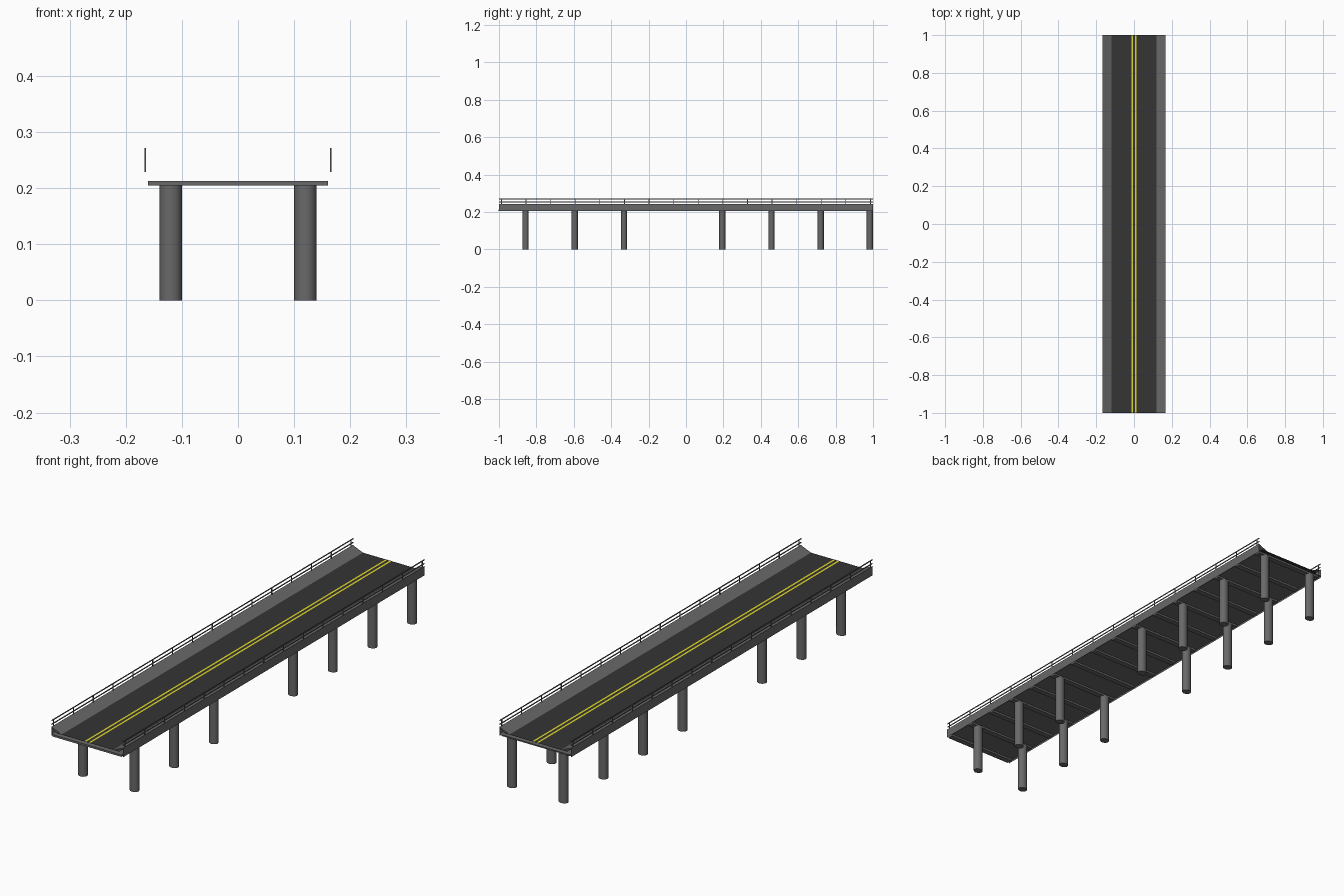
import bpy, bmesh, math
from mathutils import Matrix

if "Cube" in bpy.data.objects:
    bpy.data.objects.remove(bpy.data.objects["Cube"])

STEP = 0.1315            # spacing of ribs and rail posts
SIDE = 0.167             # outer face of the deck


def material(name, c):
    m = bpy.data.materials.new(name)
    m.diffuse_color = (*c, 1)
    m.use_nodes = True
    m.node_tree.nodes["Principled BSDF"].inputs["Base Color"].default_value = m.diffuse_color
    return m


def finish(name, bm, mat=None):
    me = bpy.data.meshes.new(name)
    bm.to_mesh(me)
    bm.free()
    ob = bpy.data.objects.new(name, me)
    bpy.context.collection.objects.link(ob)
    if mat:
        me.materials.append(mat)
    return ob


def add_box(bm, x, y, z, sx, sy, sz):
    m = Matrix.Translation((x, y, z)) @ Matrix.Diagonal((sx, sy, sz, 1))
    bmesh.ops.create_cube(bm, size=1, matrix=m)


def sheet(name, profile, mat=None):
    """Open strip: an x-z profile swept along the full bridge length."""
    bm = bmesh.new()
    rows = [[bm.verts.new((x, y, z)) for x, z in profile] for y in (-1, 1)]
    for i in range(len(profile) - 1):
        bm.faces.new((rows[0][i], rows[0][i + 1], rows[1][i + 1], rows[1][i]))
    bmesh.ops.recalc_face_normals(bm, faces=bm.faces)
    if sum(f.normal.z for f in bm.faces) < 0:
        bmesh.ops.reverse_faces(bm, faces=bm.faces)
    return finish(name, bm, mat)


asphalt = material("asphalt", (0.035, 0.035, 0.035))
yellow = material("line_yellow", (0.75, 0.7, 0.02))
concrete = material("concrete", (0.14, 0.14, 0.14))

# Road surface and the underside of the deck
sheet("road", [(-0.148, 0.223), (0.148, 0.223)], asphalt)
sheet("deck_underside", [(-SIDE, 0.213), (SIDE, 0.213)], concrete)

# Double centre line
for s, side in ((-1, "left"), (1, "right")):
    sheet(f"centre_line_{side}", [(s * 0.01 - 0.004, 0.2236), (s * 0.01 + 0.004, 0.2236)], yellow)

# Sloping kerbs with outer fascia
for s, side in ((-1, "left"), (1, "right")):
    sheet(f"kerb_{side}", [(s * 0.12, 0.223), (s * SIDE, 0.243), (s * SIDE, 0.205)], concrete)

# Cross ribs below the deck
bm = bmesh.new()
for k in range(16):
    add_box(bm, 0, 0.983 - k * STEP, 0.209, 0.32, 0.024, 0.008)
finish("cross_ribs", bm, concrete)

# Pairs of pillars, with the middle pair left out
bm = bmesh.new()
for k in range(8):
    if k == 4:
        continue
    for x in (-0.12, 0.12):
        m = (Matrix.Translation((x, 0.983 - k * 2 * STEP, 0.1035))
             @ Matrix.Diagonal((1, 0.85, 1, 1)))
        bmesh.ops.create_cone(bm, cap_ends=True, segments=12, radius1=0.0198,
                              radius2=0.0198, depth=0.207, matrix=m)
pillars = finish("pillars", bm, concrete)
bpy.context.view_layer.objects.active = pillars
pillars.select_set(True)
bpy.ops.object.shade_smooth_by_angle(angle=math.radians(40))

# Railings: two thin rails on regular posts
for s, side in ((-1, "left"), (1, "right")):
    bm = bmesh.new()
    for z in (0.254, 0.2695):
        add_box(bm, s * 0.1655, 0, z, 0.0025, 2, 0.004)
    for k in range(16):
        add_box(bm, s * 0.1655, 0.986 - k * STEP, 0.25, 0.0025, 0.004, 0.043)
    finish(f"railing_{side}", bm, concrete)
